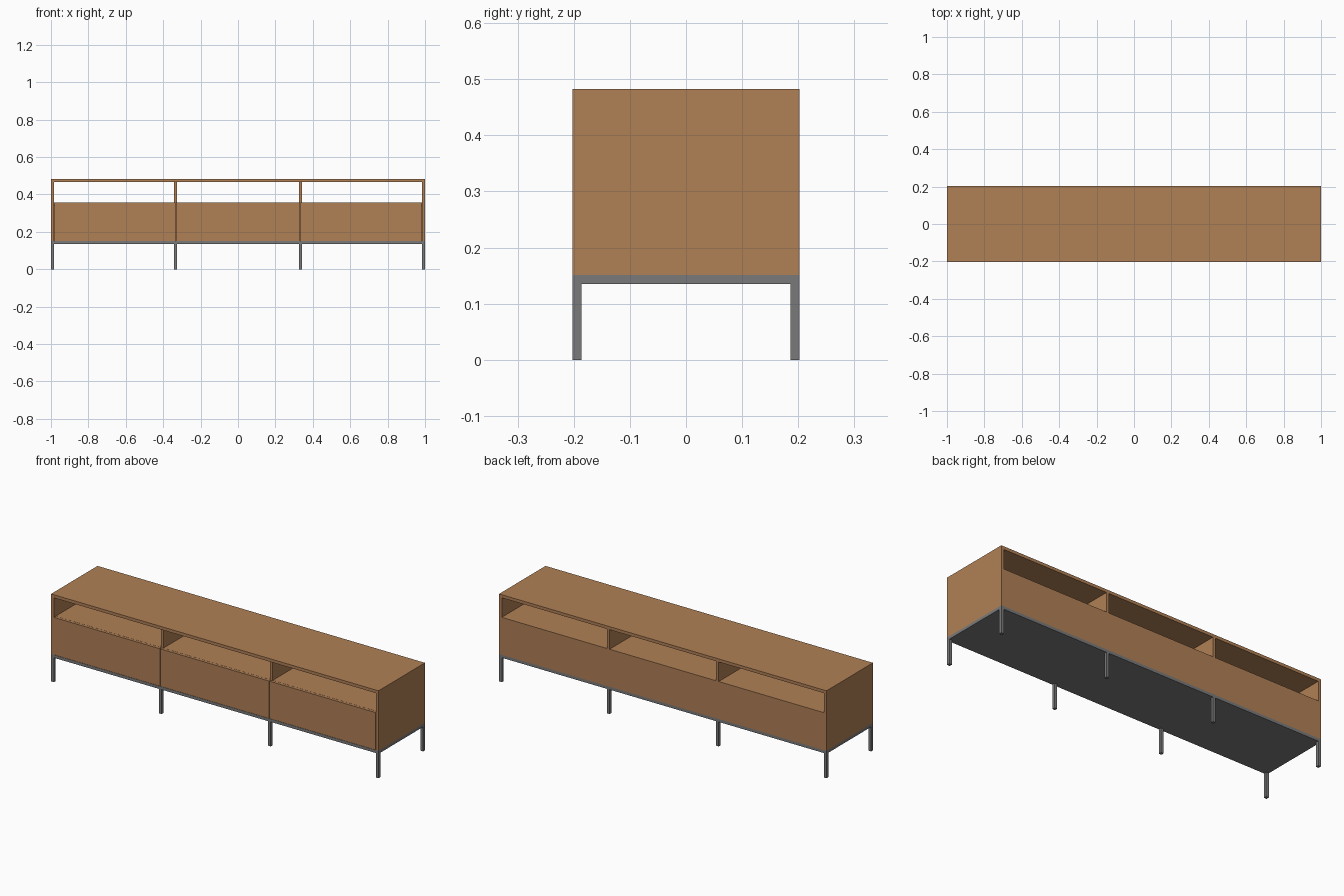
import bpy, bmesh

if "Cube" in bpy.data.objects:
    bpy.data.objects.remove(bpy.data.objects["Cube"])

def material(name, rgb):
    m = bpy.data.materials.new(name)
    m.diffuse_color = (*rgb, 1)
    m.use_nodes = True
    m.node_tree.nodes["Principled BSDF"].inputs["Base Color"].default_value = m.diffuse_color
    return m

WOOD = material("warm_wood", (0.434, 0.216, 0.093))
STEEL = material("grey_steel", (0.195, 0.195, 0.195))

def prism(name, mat, x0, x1, profile):
    """Extrude a (y, z) profile from x0 to x1."""
    bm = bmesh.new()
    face = bm.faces.new([bm.verts.new((x0, y, z)) for y, z in profile])
    ext = bmesh.ops.extrude_face_region(bm, geom=[face])
    moved = [v for v in ext["geom"] if isinstance(v, bmesh.types.BMVert)]
    bmesh.ops.translate(bm, verts=moved, vec=(x1 - x0, 0, 0))
    bmesh.ops.recalc_face_normals(bm, faces=bm.faces)
    me = bpy.data.meshes.new(name)
    bm.to_mesh(me)
    bm.free()
    me.materials.append(mat)
    ob = bpy.data.objects.new(name, me)
    bpy.context.collection.objects.link(ob)
    return ob

def box(name, mat, x0, x1, y0, y1, z0, z1):
    return prism(name, mat, x0, x1, [(y0, z0), (y1, z0), (y1, z1), (y0, z1)])

D = 0.2025                 # half depth
T = 0.0165                 # board thickness
Z_SLAB, Z_BODY, Z_SHELF, Z_TOP, H = 0.135, 0.151, 0.358, 0.466, 0.483
BAY = 1 / 3                # divider position
GAP = 0.002                # half gap between drawer fronts

# Steel base plate and eight legs
box("base_plate", STEEL, -1, 1, -D, D, Z_SLAB, Z_BODY)
for cx in (-1 + T / 2, -BAY, BAY, 1 - T / 2):
    for side, y0 in (("front", -D), ("back", D - T)):
        box(side + "_leg", STEEL, cx - T / 2, cx + T / 2, y0, y0 + T, 0, Z_SLAB)

# Cabinet shell
box("top_board", WOOD, -1, 1, -D, D, Z_TOP, H)
box("left_side", WOOD, -1, -1 + T, -D, D, Z_BODY, Z_TOP)
box("right_side", WOOD, 1 - T, 1, -D, D, Z_BODY, Z_TOP)
box("back_panel", WOOD, -1 + T, 1 - T, D - T, D, Z_BODY, Z_SHELF)

# Dividers: set behind the drawer fronts, notched over the back panel
for cx in (-BAY, BAY):
    prism("divider", WOOD, cx - T / 2, cx + T / 2,
          [(-D + T, Z_BODY), (D - T, Z_BODY), (D - T, Z_SHELF),
           (D, Z_SHELF), (D, Z_TOP), (-D + T, Z_TOP)])

# Three bays, each with an open shelf and a drawer front
edges = [-1 + T, -BAY, BAY, 1 - T]
for i in range(3):
    a, b = edges[i], edges[i + 1]
    sa = a + (T / 2 if i > 0 else 0)
    sb = b - (T / 2 if i < 2 else 0)
    box("shelf", WOOD, sa, sb, -D + T, D - T, Z_SHELF - T, Z_SHELF)
    box("drawer_front", WOOD, a + GAP, b - GAP, -D, -D + T - 0.001,
        Z_BODY + 0.001, Z_SHELF)
